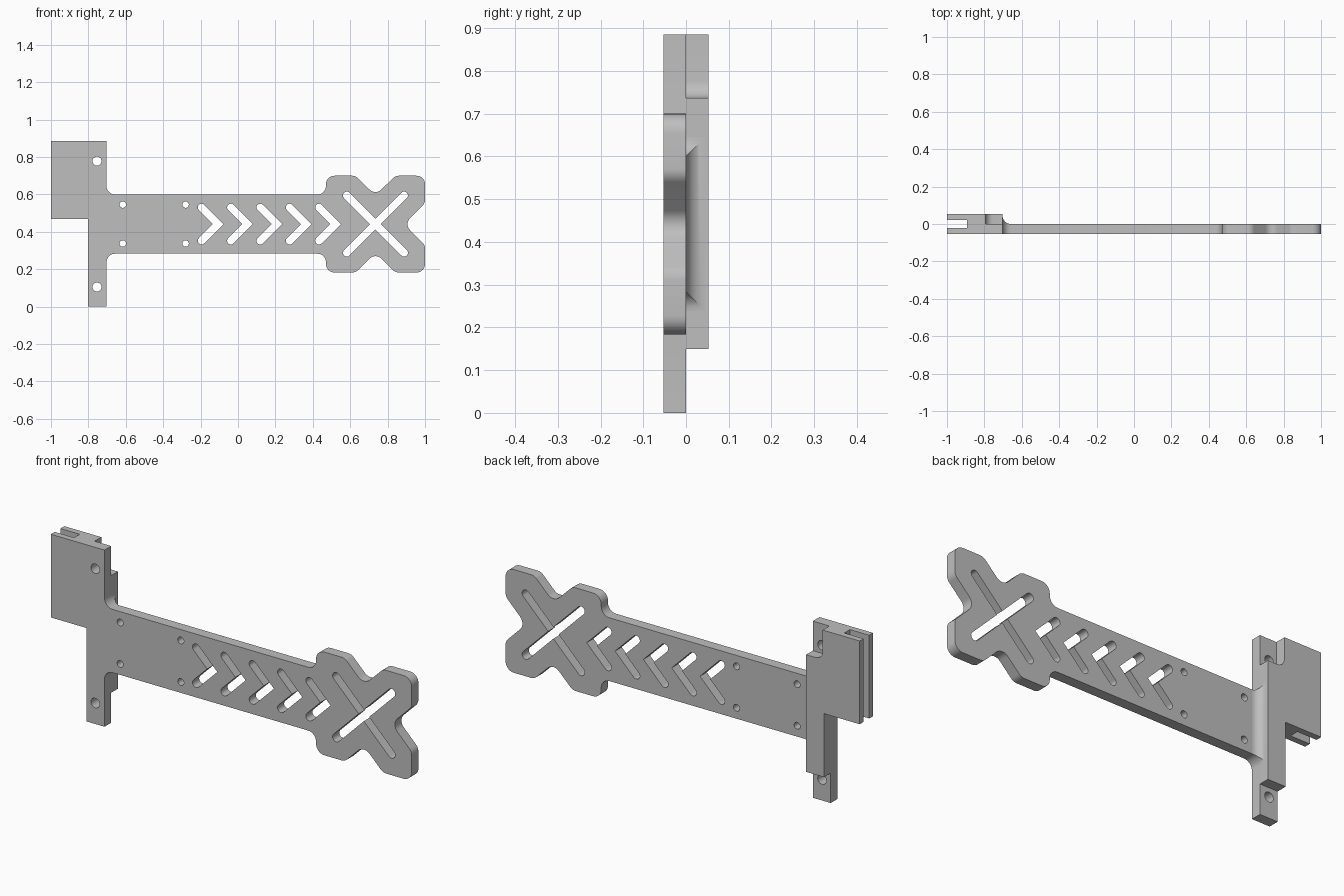
import bpy, bmesh, math
from mathutils import Vector, Matrix

cube = bpy.data.objects.get("Cube")
if cube:
    bpy.data.objects.remove(cube, do_unlink=True)

T = 0.053                 # thickness of each layer
R = 0.045                 # common corner radius
CX, CZ = 0.735, 0.4415    # centre of the cross-shaped head
STEM = -0.703             # right-hand edge of the upright

grey = bpy.data.materials.new("plain grey")
grey.use_nodes = True
grey.diffuse_color = (0.52, 0.52, 0.52, 1)
grey.node_tree.nodes["Principled BSDF"].inputs["Base Color"].default_value = grey.diffuse_color


def rounded(points, steps=8):
    """Outline from (x, z, radius) corners; radius may be left out."""
    out = []
    for i, point in enumerate(points):
        p = Vector(point[:2])
        r = point[2] if len(point) > 2 else 0
        if not r:
            out.append(p)
            continue
        u = (Vector(points[i - 1][:2]) - p).normalized()
        v = (Vector(points[(i + 1) % len(points)][:2]) - p).normalized()
        half = u.angle(v) / 2
        centre = p + (u + v).normalized() * r / math.sin(half)
        reach = r / math.tan(half)
        start, end = p + u * reach - centre, p + v * reach - centre
        sweep = math.pi - 2 * half
        for k in range(steps + 1):
            a = sweep * k / steps
            out.append(centre + (start * math.sin(sweep - a) + end * math.sin(a)) / math.sin(sweep))
    return [p for i, p in enumerate(out) if (p - out[i - 1]).length > 1e-5]


def finish(name, bm):
    bmesh.ops.remove_doubles(bm, verts=bm.verts, dist=1e-5)
    bmesh.ops.recalc_face_normals(bm, faces=bm.faces)
    mesh = bpy.data.meshes.new(name)
    bm.to_mesh(mesh)
    bm.free()
    mesh.materials.clear()
    mesh.materials.append(grey)
    obj = bpy.data.objects.new(name, mesh)
    bpy.context.collection.objects.link(obj)
    return obj


def extrude_outline(name, loops, y0, y1):
    """Solid between two depths; loops after the first are holes."""
    curve = bpy.data.curves.new(name + " outline", "CURVE")
    curve.dimensions = "2D"
    curve.fill_mode = "BOTH"
    curve.extrude = (y1 - y0) / 2
    for loop in loops:
        spline = curve.splines.new("POLY")
        spline.points.add(len(loop) - 1)
        for sp, p in zip(spline.points, loop):
            sp.co = (p.x, p.y, 0, 1)
        spline.use_cyclic_u = True
    temp = bpy.data.objects.new(name + " temp", curve)
    bpy.context.collection.objects.link(temp)
    mesh = bpy.data.meshes.new_from_object(temp)
    bm = bmesh.new()
    bm.from_mesh(mesh)
    bm.transform(Matrix.Translation((0, (y0 + y1) / 2, 0)) @ Matrix.Rotation(math.pi / 2, 4, "X"))
    bpy.data.objects.remove(temp)
    bpy.data.curves.remove(curve)
    bpy.data.meshes.remove(mesh)
    return finish(name, bm)


def hole(x, z, r):
    return rounded([(x - r, z - r, r), (x + r, z - r, r), (x + r, z + r, r), (x - r, z + r, r)])


def chevron(x, w=0.02, rise=0.089):
    d = w * math.sqrt(2)
    e = d / 2
    upper = [(x - rise - e, CZ + rise + e - d, w), (x - rise - d, CZ + rise, w),
             (x - rise, CZ + rise + d, w)]
    # Square the arm end, which is stretched by w beyond its arc centre
    upper = [(x - rise - d, CZ + rise, w), (x - rise, CZ + rise + d, w)]
    lower = [(px, 2 * CZ - pz, r) for px, pz, r in reversed(upper)]
    return rounded(upper + [(x + d, CZ)] + lower + [(x - d, CZ)])


def cross_slot(w=0.0205, reach=0.237):
    turn = Matrix.Rotation(math.pi / 4, 2)
    points = []
    for k in range(4):
        quarter = Matrix.Rotation(k * math.pi / 2, 2)
        for x, z, r in [(reach, -w, w), (reach, w, w), (w, w, 0)]:
            p = turn @ quarter @ Vector((x, z))
            points.append((CX + p.x, CZ + p.y, r))
    return rounded(points)


# Front plate: block, upright, long arm and cross-shaped head
upper = [(STEM, 0.6, R), (0.47, 0.6, R), (0.47, 0.7, R), (CX - 0.106, 0.7, R),
         (CX, CZ + 0.153, R), (CX + 0.106, 0.7, R), (1, 0.7, R), (1, CZ + 0.112, R)]
lower = [(x, 2 * CZ - z, r) for x, z, r in reversed(upper)]
outline = ([(-1, 0.885), (STEM, 0.885)] + upper + [(CX + 0.153, CZ, R)] + lower
           + [(STEM, 0), (-0.802, 0), (-0.802, 0.468), (-1, 0.468)])
holes = [hole(-0.754, z, 0.024) for z in (0.778, 0.105)]
holes += [hole(x, CZ + s * 0.104, 0.017) for x in (-0.616, -0.28) for s in (-1, 1)]
holes += [chevron(-0.106 + 0.157 * i) for i in range(5)]
front_plate = extrude_outline("front_plate", [rounded(outline)] + holes + [cross_slot()], -T, 0)

# Rear block with a notch beside the upper bolt hole
back = [(-1, 0.885), (-0.795, 0.885), (-0.795, 0.737, 0.04), (STEM, 0.737),
        (STEM, 0.15), (-0.802, 0.15), (-0.802, 0.468), (-1, 0.468)]
rear_block = extrude_outline("rear_block", [rounded(back)], 0, T)

# Concave cove joining the rear block to the arm
bm = bmesh.new()
rows = []
for k in range(11):
    a = math.pi / 2 * k / 10
    x, d = STEM + R * (1 - math.cos(a)), R * (1 - math.sin(a))
    lo, hi = 2 * CZ - 0.6 - d, 0.6 + d
    rows.append([bm.verts.new(c) for c in ((x, 0, lo), (x, d, lo), (x, d, hi), (x, 0, hi))])
for a, b in zip(rows, rows[1:]):
    for j in range(4):
        n = (j + 1) % 4
        bm.faces.new((a[j], a[n], b[n], b[j]))
bm.faces.new(rows[0])
bmesh.ops.dissolve_degenerate(bm, dist=1e-6, edges=bm.edges)
cove = finish("cove", bm)

# Vertical slot through the outer edge of the block
bm = bmesh.new()
bmesh.ops.create_cube(bm, size=1, matrix=Matrix.Translation((-1.043, 0, 0.68))
                      @ Matrix.Diagonal((0.3, 0.045, 0.8, 1)))
cutter = finish("slot_cutter", bm)
cutter.hide_render = True
for obj in (front_plate, rear_block):
    mod = obj.modifiers.new("slot", "BOOLEAN")
    mod.operation = "DIFFERENCE"
    mod.solver = "EXACT"
    mod.object = cutter
    bpy.context.view_layer.objects.active = obj
    bpy.ops.object.modifier_apply(modifier=mod.name)
bpy.data.objects.remove(cutter, do_unlink=True)

# Smooth the rounded corners, keeping flat faces crisp
bpy.ops.object.select_all(action="DESELECT")
for obj in (front_plate, rear_block, cove):
    obj.select_set(True)
bpy.context.view_layer.objects.active = front_plate
bpy.ops.object.shade_smooth_by_angle(angle=math.radians(30))
